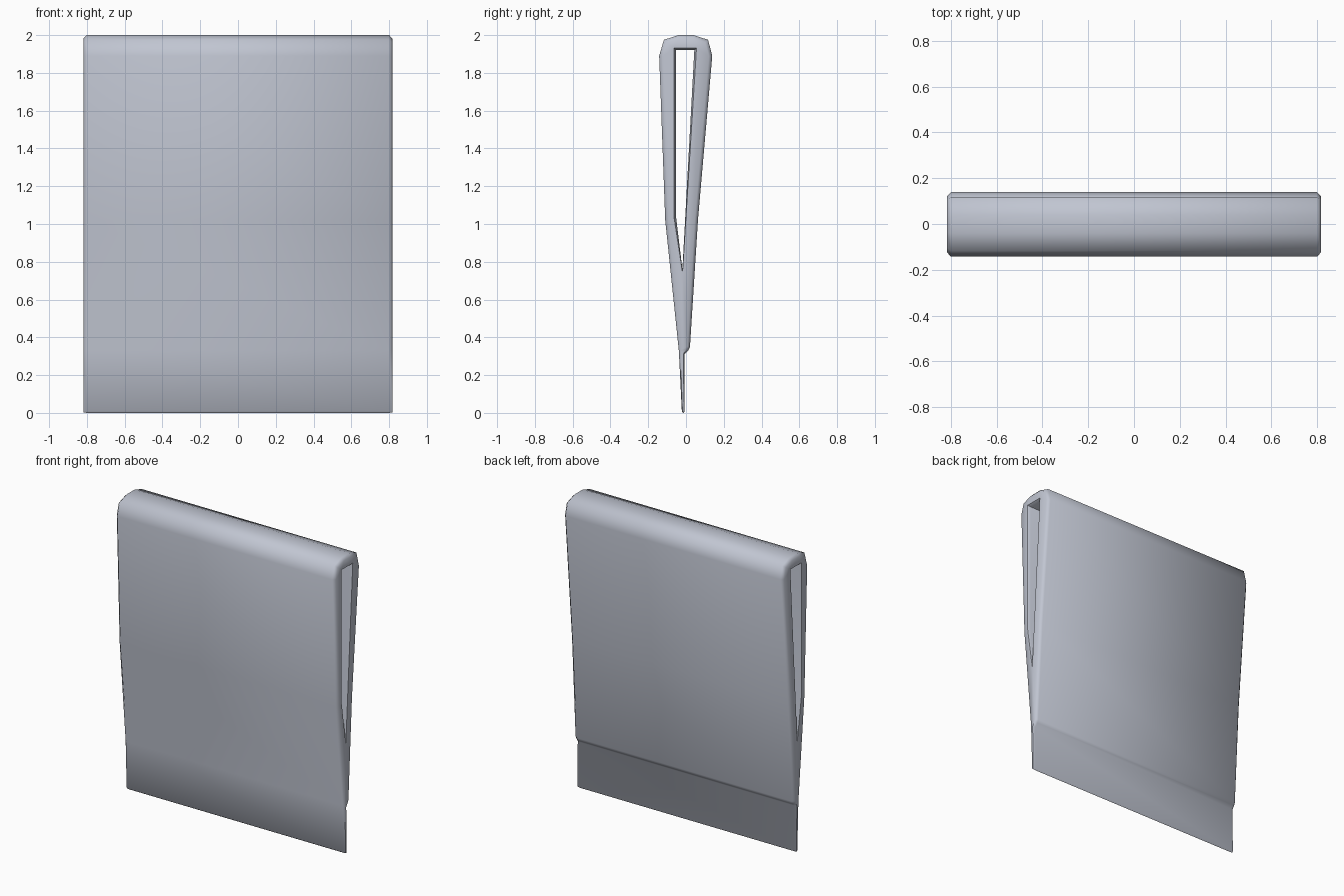
import bpy, bmesh
from mathutils import Vector

if "Cube" in bpy.data.objects:
    bpy.data.objects.remove(bpy.data.objects["Cube"])

HALF, BEVEL = 0.817, 0.017

# Side profile (y, z, edge bevel), counter-clockwise seen from +x
OUTER = [(-0.022, 0.008, .003), (-0.014, 0, .002), (-0.007, 0.008, .003),
         (-0.009, 0.31, .005), (0.012, 0.33, .012), (0.021, 0.35, .012),
         (0.064, 1.03, .017), (0.139, 1.89, .018), (0.117, 1.975, .018),
         (0.04, 2.0, .017), (-0.04, 2.0, .017), (-0.117, 1.975, .018),
         (-0.142, 1.89, .018), (-0.11, 1.02, .016), (-0.038, 0.33, .008)]
# Slot through the folded part, same direction, bevel widens it outwards
SLOT = [(-0.019, 0.76, -.008), (0.044, 1.92, -.011),
        (-0.052, 1.92, -.011), (-0.053, 1.04, -.011)]


def inset(loop):
    """Move each point inwards by its own bevel amount, with mitred corners."""
    result = []
    for i, (y, z, d) in enumerate(loop):
        p = Vector((y, z))
        a = (p - Vector(loop[i - 1][:2])).normalized()
        b = (Vector(loop[(i + 1) % len(loop)][:2]) - p).normalized()
        na, nb = Vector((-a.y, a.x)), Vector((-b.y, b.x))
        m = (na + nb).normalized()
        result.append(p + m * d / max(m.dot(na), 0.45))
    return result


bm = bmesh.new()
cap_edges = {0: [], 3: []}
for loop in (OUTER, SLOT):
    full = [Vector(p[:2]) for p in loop]
    small = inset(loop)
    rings = []
    for x, pts in ((-HALF, small), (-HALF + BEVEL, full),
                   (HALF - BEVEL, full), (HALF, small)):
        rings.append([bm.verts.new((x, p.x, p.y)) for p in pts])
    n = len(loop)
    # Long walls and bevelled ends
    for r0, r1 in zip(rings, rings[1:]):
        for i in range(n):
            j = (i + 1) % n
            bm.faces.new((r0[i], r0[j], r1[j], r1[i]))
    for k in cap_edges:
        cap_edges[k] += [bm.edges.get((rings[k][i], rings[k][(i + 1) % n]))
                         for i in range(n)]

# Flat end caps around the slot
for edges in cap_edges.values():
    bmesh.ops.triangle_fill(bm, edges=edges, use_beauty=True)
bmesh.ops.recalc_face_normals(bm, faces=bm.faces)

mesh = bpy.data.meshes.new("folded_clip")
bm.to_mesh(mesh)
bm.free()
clip = bpy.data.objects.new("folded_clip", mesh)
bpy.context.collection.objects.link(clip)

# Plain grey material
grey = bpy.data.materials.new("cool grey")
grey.diffuse_color = (0.53, 0.56, 0.64, 1)
grey.use_nodes = True
grey.node_tree.nodes["Principled BSDF"].inputs["Base Color"].default_value = grey.diffuse_color
mesh.materials.append(grey)

bpy.context.view_layer.objects.active = clip
clip.select_set(True)
bpy.ops.object.shade_smooth_by_angle(angle=0.96)
